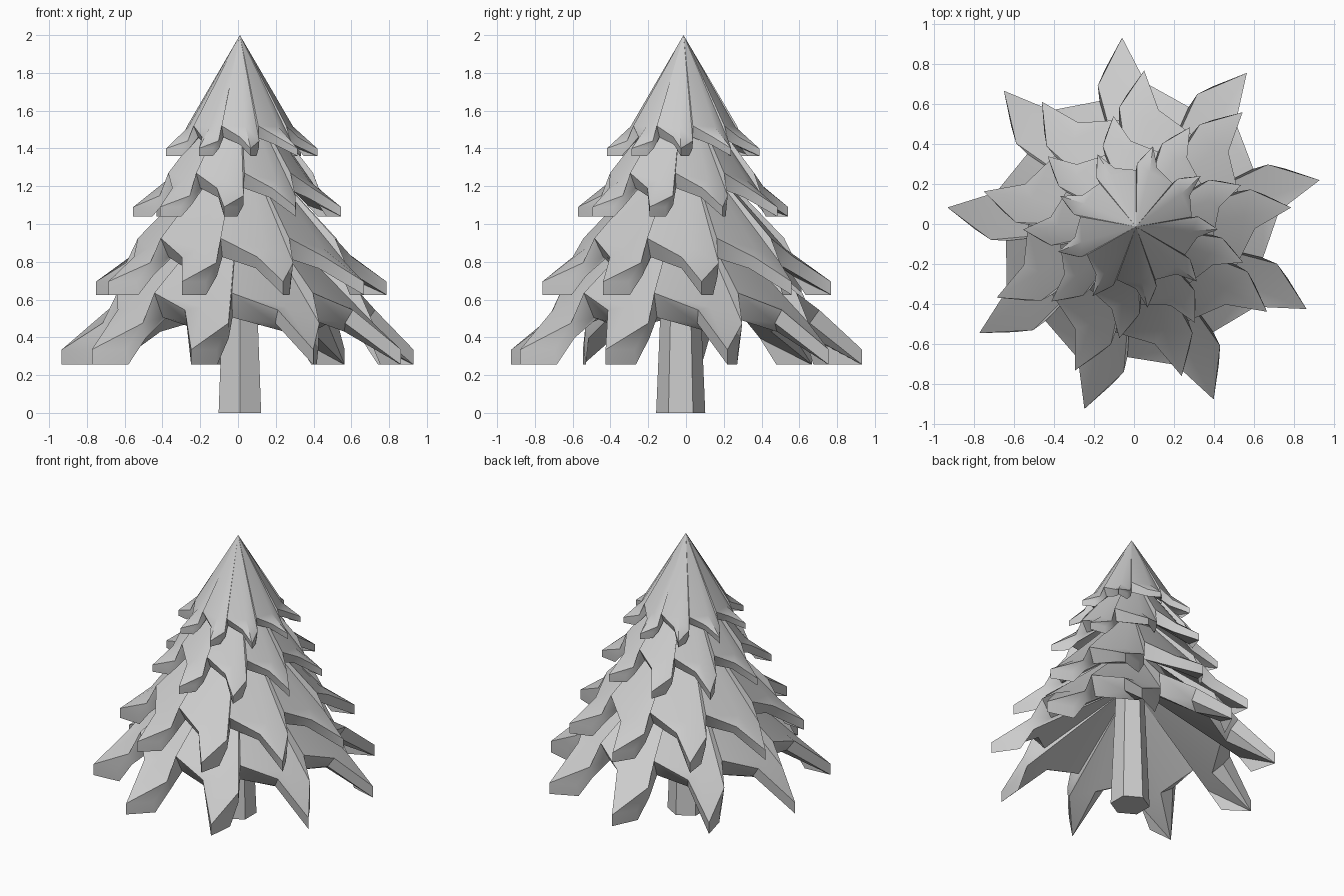
import bpy, bmesh
from math import radians, cos, sin

cube = bpy.data.objects.get("Cube")
if cube:
    bpy.data.objects.remove(cube, do_unlink=True)

CENTRE_X, CENTRE_Y = 0.01, -0.013
BRANCHES = 9

grey = bpy.data.materials.new("plain_grey")
grey.use_nodes = True
grey.diffuse_color = (0.6, 0.6, 0.6, 1)
grey.node_tree.nodes["Principled BSDF"].inputs["Base Color"].default_value = grey.diffuse_color


def finish(bm, name):
    """Turn a bmesh into a named, shaded object."""
    bmesh.ops.recalc_face_normals(bm, faces=bm.faces)
    mesh = bpy.data.meshes.new(name)
    bm.to_mesh(mesh)
    bm.free()
    mesh.materials.append(grey)
    obj = bpy.data.objects.new(name, mesh)
    bpy.context.collection.objects.link(obj)
    obj.location = (CENTRE_X, CENTRE_Y, 0)
    bpy.ops.object.select_all(action="DESELECT")
    obj.select_set(True)
    bpy.context.view_layer.objects.active = obj
    bpy.ops.object.shade_smooth_by_angle(angle=radians(35))
    return obj


def polar(bm, degrees, r, z):
    a = radians(degrees)
    return bm.verts.new((r * cos(a), r * sin(a), z))


def foliage_tier(name, turn, radius, tip_z, apex_z, rises, depths):
    """Thick star-shaped cone whose branches flare out below a bend."""
    # Rim of one branch: valley, near shoulder, tip, tip corner, far shoulder
    angles = (-28, -8, 0, 7, 11)
    reach = (0.69, 0.76, 1.0, 0.845, 0.77)
    inset = (0.90, 0.93, 1.0, 0.98, 0.97)
    valley, near, far, bend = rises
    heights = (valley, near, 0, 0, far)
    bm = bmesh.new()
    top_apex = bm.verts.new((0, 0, apex_z))
    low_apex = bm.verts.new((0, 0, apex_z - 0.3))
    top, low, top_bend, low_bend = [], [], [], []
    for k in range(BRANCHES):
        axis = turn + k * 360 / BRANCHES
        for angle, r, s, h, d in zip(angles, reach, inset, heights, depths):
            top.append(polar(bm, axis + angle, radius * r, tip_z + h))
            low.append(polar(bm, axis + angle, radius * r * s, tip_z + h - d))
        # Where the steep cone turns into the flatter branch
        top_bend.append(polar(bm, axis - 2, radius * 0.69, tip_z + bend))
        low_bend.append(polar(bm, axis - 2, radius * 0.66, tip_z + bend - depths[0]))

    n = len(top)
    for i in range(n):
        j = (i + 1) % n
        bm.faces.new((top[i], low[i], low[j], top[j]))
    # Panels above and below
    for ring, bends, apex in ((top, top_bend, top_apex), (low, low_bend, low_apex)):
        for k, m in enumerate(bends):
            v, b, t, e, c = ring[k * 5:k * 5 + 5]
            for tri in ((apex, v, m), (apex, m, c), (v, b, m), (b, t, m),
                        (m, t, c), (t, e, c), (apex, c, ring[(k * 5 + 5) % n])):
                bm.faces.new(tri)
    return finish(bm, name)


# Four tiers of branches, from the ground up
foliage_tier("bottom_branches", 14.2, 0.948, 0.335, 1.2,
             (0.30, 0.21, 0.14, 0.225), (0.13, 0.07, 0.08, 0.08, 0.08))
foliage_tier("lower_middle_branches", 7, 0.782, 0.695, 1.48,
             (0.23, 0.13, 0.10, 0.175), (0.10, 0.06, 0.07, 0.07, 0.07))
foliage_tier("upper_middle_branches", 21.5, 0.565, 1.09, 1.77,
             (0.18, 0.10, 0.06, 0.14), (0.08, 0.05, 0.05, 0.05, 0.05))
foliage_tier("top_branches", -2, 0.41, 1.40, 2.0,
             (0.12, 0.06, 0.04, 0.115), (0.06, 0.04, 0.04, 0.04, 0.04))

# Six-sided tapering trunk
bm = bmesh.new()
rings = []
for r, z in ((0.13, 0), (0.09, 0.95)):
    rings.append([polar(bm, 90 + 60 * k, r, z) for k in range(6)])
for vert in bm.verts:
    vert.co.y -= 0.015
for i in range(6):
    j = (i + 1) % 6
    bm.faces.new((rings[0][i], rings[0][j], rings[1][j], rings[1][i]))
for ring in rings:
    bm.faces.new(ring)
finish(bm, "trunk")
